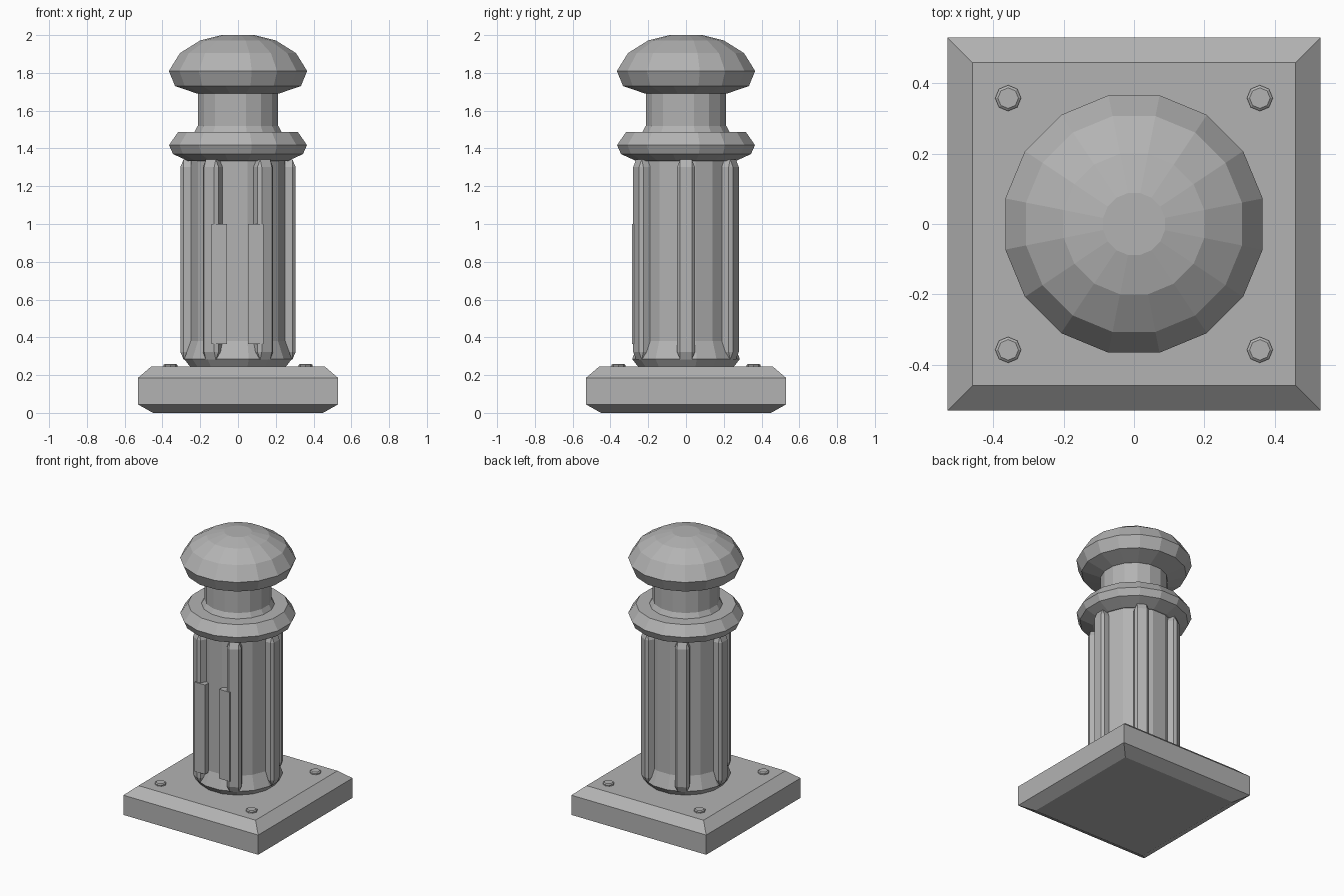
import bpy, bmesh, math
from mathutils import Matrix, Vector

old = bpy.data.objects.get("Cube")
if old:
    bpy.data.objects.remove(old)

grey = bpy.data.materials.new("stone_grey")
grey.use_nodes = True
colour = (0.45, 0.45, 0.45, 1)
grey.diffuse_color = colour
grey.node_tree.nodes["Principled BSDF"].inputs["Base Color"].default_value = colour


def finish(name, bm, location=(0, 0, 0), angle=0):
    bmesh.ops.recalc_face_normals(bm, faces=bm.faces)
    mesh = bpy.data.meshes.new(name)
    bm.to_mesh(mesh)
    bm.free()
    mesh.materials.append(grey)
    obj = bpy.data.objects.new(name, mesh)
    obj.location = location
    obj.rotation_euler.z = angle
    bpy.context.collection.objects.link(obj)
    return obj


def stack(name, profile, sides, turn, location=(0, 0, 0)):
    """Closed solid from polygon rings given as (distance to flat side, z)."""
    bm = bmesh.new()
    rings = []
    for flat, z in profile:
        r = flat / math.cos(math.pi / sides)
        angles = [turn + math.tau * i / sides for i in range(sides)]
        rings.append([bm.verts.new((r * math.cos(a), r * math.sin(a), z)) for a in angles])
    for low, high in zip(rings, rings[1:]):
        for i in range(sides):
            j = (i + 1) % sides
            bm.faces.new((low[i], low[j], high[j], high[i]))
    bm.faces.new(rings[0])
    bm.faces.new(rings[-1])
    return finish(name, bm, location)


def box(name, size, location, angle=0, chamfer=0, stretch=1):
    """Box whose chamfer is stretched vertically."""
    bm = bmesh.new()
    bmesh.ops.create_cube(bm, size=1)
    bmesh.ops.scale(bm, vec=Vector((size[0], size[1], size[2] / stretch)), verts=bm.verts)
    if chamfer:
        bmesh.ops.bevel(bm, geom=bm.edges[:], offset=chamfer, segments=1, affect='EDGES')
    bmesh.ops.scale(bm, vec=Vector((1, 1, stretch)), verts=bm.verts)
    return finish(name, bm, location, angle)


# Square plinth with sloped edges
stack("plinth", [(0.45, 0), (0.53, 0.045), (0.53, 0.185), (0.46, 0.245)], 4, math.pi / 4)

# Sixteen-sided post: foot, shaft, collar, neck and domed cap
half = math.pi / 16
stack("shaft", [(0.25, 0.24), (0.285, 0.285), (0.25, 0.38), (0.25, 1.35)], 16, half)
stack("collar", [(0.262, 1.333), (0.344, 1.37), (0.365, 1.418), (0.317, 1.487),
                 (0.235, 1.487)], 16, half)
stack("neck", [(0.235, 1.48), (0.213, 1.52), (0.213, 1.7)], 16, half)
stack("cap", [(0.215, 1.69), (0.333, 1.73), (0.366, 1.81), (0.307, 1.905),
              (0.2, 1.972), (0.088, 2)], 16, half)

# Six chamfered ribs round the shaft
for i in range(6):
    a = math.tau * i / 6
    box(f"rib_{i + 1}", (0.09, 0.095, 1.06),
        (0.26 * math.cos(a), 0.26 * math.sin(a), 0.812), a, 0.017, 2.4)

# Two flat plates on the front
for name, x in (("right_plate", -0.1), ("left_plate", 0.093)):
    box(name, (0.082, 0.06, 0.635), (x, -0.255, 0.6825))

# Bolt heads at the plinth corners
for side, sx in (("right", -1), ("left", 1)):
    for end, sy in (("front", -1), ("back", 1)):
        stack(f"{end}_{side}_bolt", [(0.034, 0.24), (0.034, 0.254), (0.027, 0.26)],
              8, 0, (0.358 * sx, 0.358 * sy, 0))
